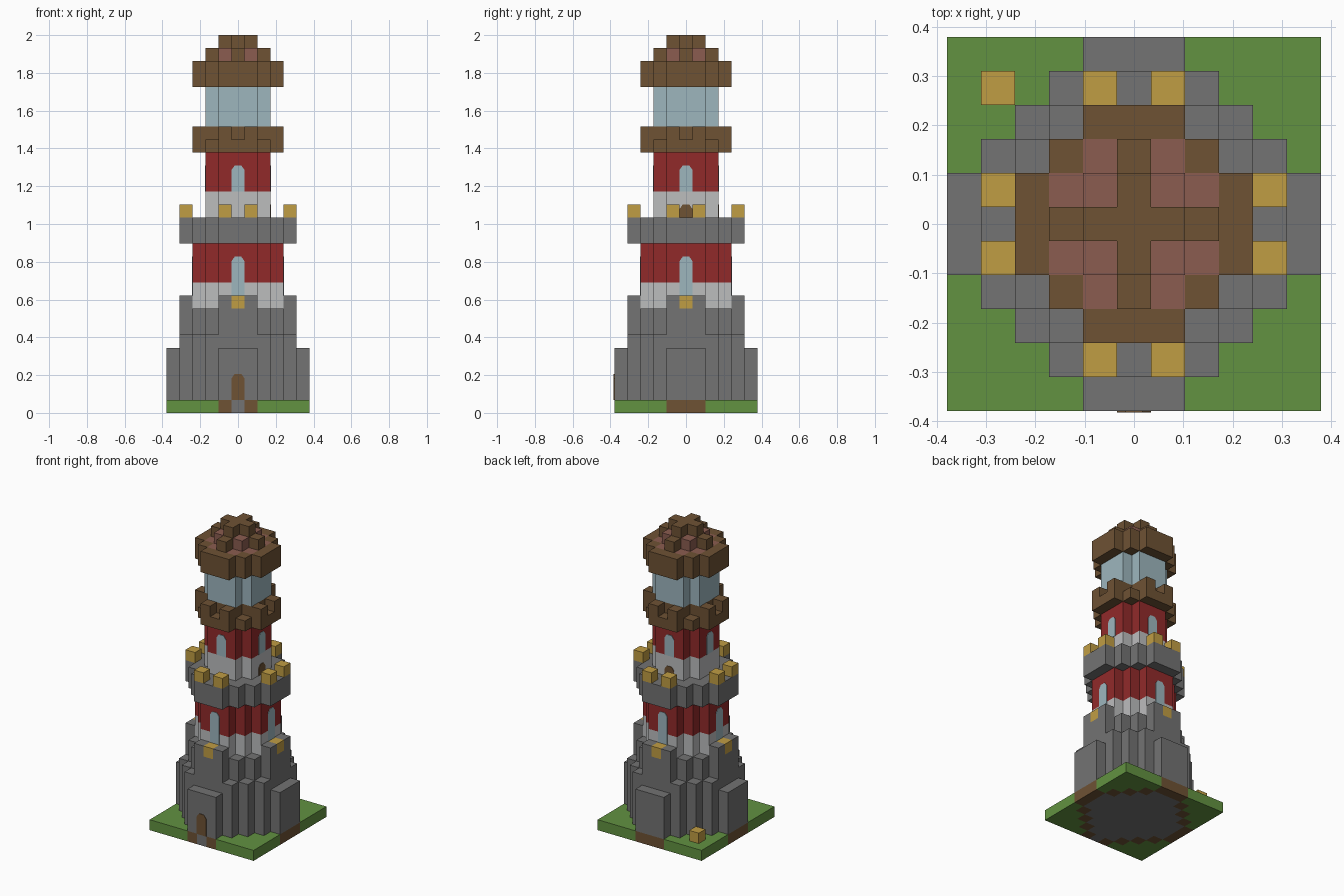
import bpy, bmesh
from math import pi
from mathutils import Matrix

if "Cube" in bpy.data.objects:
    bpy.data.objects.remove(bpy.data.objects["Cube"])

U = 2 / 29      # size of one block
N = 5           # half width of the site in blocks


def material(name, *rgb):
    def linear(c):
        c /= 255
        return c / 12.92 if c < 0.04 else ((c + 0.055) / 1.055) ** 2.4
    colour = [linear(c) for c in rgb] + [1]
    m = bpy.data.materials.new(name)
    m.use_nodes = True
    m.diffuse_color = colour
    bsdf = m.node_tree.nodes["Principled BSDF"]
    bsdf.inputs["Base Color"].default_value = colour
    bsdf.inputs["Roughness"].default_value = 0.9
    return m


GRASS = material("grass green", 98, 146, 65)
STONE = material("stone grey", 115, 115, 115)
WOOD = material("wood brown", 110, 82, 52)
PINK = material("clay pink", 139, 92, 80)
GOLD = material("lantern gold", 192, 157, 68)
RED = material("wall red", 145, 42, 42)
WHITE = material("wall white", 188, 189, 190)
GLASS = material("glass blue", 157, 182, 190)


def cells(rule):
    """Blocks whose larger and smaller distance from the axis pass the rule."""
    span = range(-N, N + 1)
    return {(i, j) for i in span for j in span
            if rule(max(abs(i), abs(j)), min(abs(i), abs(j)))}


def disc(radius):
    """Stepped octagon with three-block-wide sides on the axes."""
    return cells(lambda a, b: a <= radius and a + b <= radius + 1)


def finish(name, bm, mat):
    bmesh.ops.recalc_face_normals(bm, faces=bm.faces)
    mesh = bpy.data.meshes.new(name)
    bm.to_mesh(mesh)
    bm.free()
    mesh.materials.append(mat)
    ob = bpy.data.objects.new(name, mesh)
    bpy.context.collection.objects.link(ob)
    return ob


def storey(name, plan, low, high, mat):
    """Raise a plan of blocks between two levels, with no inner walls."""
    bm = bmesh.new()

    def quad(*pts):
        bm.faces.new([bm.verts.new((x * U, y * U, z * U)) for x, y, z in pts])

    for i, j in plan:
        ring = [(i + x, j + y) for x, y in
                ((-.5, -.5), (.5, -.5), (.5, .5), (-.5, .5))]
        for z in (low, high):
            quad(*[(x, y, z) for x, y in ring])
        sides = ((0, -1), (1, 0), (0, 1), (-1, 0))
        for k, (dx, dy) in enumerate(sides):
            if (i + dx, j + dy) not in plan:
                p, q = ring[k], ring[(k + 1) % 4]
                quad((*p, low), (*q, low), (*q, high), (*p, high))
    bmesh.ops.remove_doubles(bm, verts=bm.verts, dist=U / 100)
    bmesh.ops.recalc_face_normals(bm, faces=bm.faces)
    bmesh.ops.dissolve_limit(bm, angle_limit=0.01,
                             verts=bm.verts, edges=bm.edges)
    return finish(name, bm, mat)


def arch(name, side, reach, low, high, mat):
    """Thin arched plate on a wall; side counts quarter turns from the front."""
    bm = bmesh.new()
    profile = ((-.5, low), (.5, low), (.5, high - .35),
               (.25, high), (-.25, high), (-.5, high - .35))
    face = bm.faces.new([bm.verts.new((x * U, -(reach + .05) * U, z * U))
                         for x, z in profile])
    out = bmesh.ops.extrude_face_region(bm, geom=[face])
    moved = [v for v in out["geom"] if isinstance(v, bmesh.types.BMVert)]
    bmesh.ops.translate(bm, verts=moved, vec=(0, .08 * U, 0))
    bmesh.ops.rotate(bm, verts=bm.verts, matrix=Matrix.Rotation(side * pi / 2, 3, 'Z'))
    return finish(name, bm, mat)


# Ground: lawn, earth rim, foundation and doorstep
site = cells(lambda a, b: True)
doorstep = {(0, -N)}
footing = cells(lambda a, b: a <= 4 and a + b <= 5) | doorstep
rim = cells(lambda a, b: a + b <= 6) - footing
storey("lawn", site - footing - rim, 0, 1, GRASS)
storey("earth_rim", rim, 0, 1, WOOD)
storey("foundation", footing, 0, 1, STONE)
storey("ground_lantern", {(-4, 4)}, 1, 2, GOLD)

# Stepped stone base
storey("base_lower", disc(5), 1, 5, STONE)
storey("base_ledge", cells(lambda a, b: a <= 4 and a + b <= 6), 5, 6, STONE)
storey("base_upper", disc(4), 6, 8, STONE)
storey("base_parapet", cells(lambda a, b: a == 4 and b == 1), 8, 9, STONE)
storey("base_lanterns", cells(lambda a, b: a == 4 and b == 0), 8, 9, GOLD)
arch("front_door", 0, 5.5, 1, 3, WOOD)

# Lower tower and stone gallery
storey("lower_tower_white", disc(3), 8, 10, WHITE)
storey("lower_tower_red", disc(3), 10, 13, RED)
storey("stone_gallery", disc(4), 13, 15, STONE)
storey("gallery_lanterns", cells(lambda a, b: a == 4 and b == 1), 15, 16, GOLD)

# Upper tower and wooden balcony
storey("upper_tower_white", disc(2), 15, 17, WHITE)
storey("upper_tower_red", disc(2), 17, 20, RED)
storey("balcony_floor", disc(3), 20, 21, WOOD)
storey("balcony_rail", disc(2) | cells(lambda a, b: a == 3 and b == 1),
       21, 22, WOOD)

# Windows on every side, gallery doors on two
for side, label in enumerate(("front", "left", "back", "right")):
    arch(label + "_lower_window", side, 3.5, 9, 12, GLASS)
    arch(label + "_upper_window", side, 2.5, 17, 19, GLASS)
    if label in ("left", "back"):
        arch(label + "_gallery_door", side, 2.5, 15, 16, WOOD)

# Lamp room and stepped roof
storey("lamp_room", disc(2), 22, 25, GLASS)
tiles = cells(lambda a, b: a == 2 and b == 1)
storey("roof_eaves", disc(3), 25, 26, WOOD)
storey("roof_deck", disc(3) - tiles, 26, 27, WOOD)
storey("roof_tiles", tiles, 26, 27, PINK)
storey("roof_ridges", cells(lambda a, b: a <= 2 and b == 0), 27, 28, WOOD)
storey("roof_inner_tiles", cells(lambda a, b: a == b == 1), 27, 28, PINK)
storey("roof_cap", cells(lambda a, b: a <= 1 and b == 0), 28, 29, WOOD)
